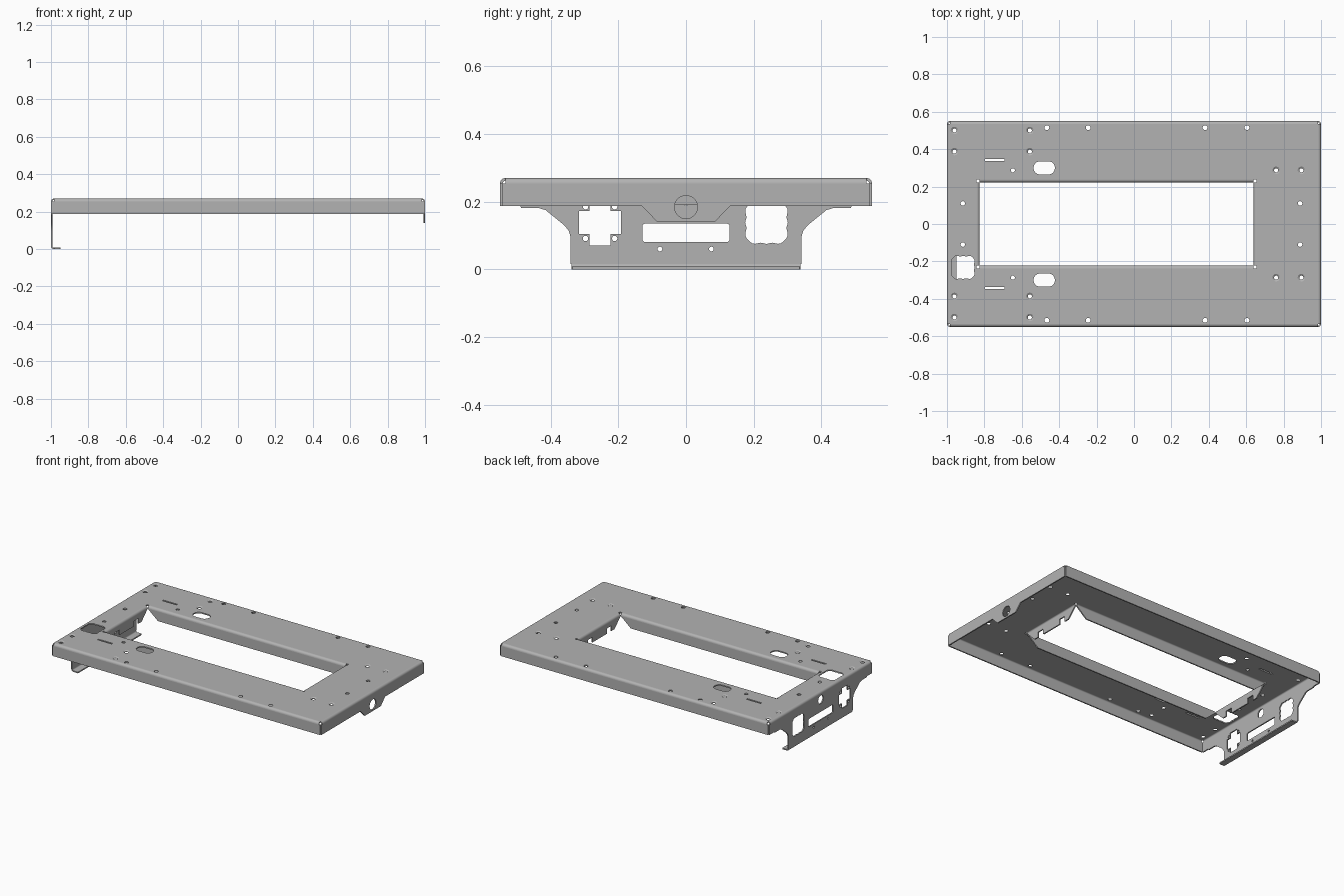
import bpy, bmesh, math
from mathutils import Matrix, Vector

cube = bpy.data.objects.get("Cube")
if cube:
    bpy.data.objects.remove(cube, do_unlink=True)

T, R, TOP = 0.008, 0.016, 0.27        # sheet thickness, bend radius, top height
X, Y = 1.0, 0.55                      # outer half sizes
WX0, WX1, WY = -0.825, 0.64, 0.222    # window opening
LOW = 0.187                           # lower edge of the skirts

steel = bpy.data.materials.new("grey steel")
steel.use_nodes = True
steel.diffuse_color = (0.45, 0.45, 0.45, 1)
steel.node_tree.nodes["Principled BSDF"].inputs["Base Color"].default_value = (0.45, 0.45, 0.45, 1)


def frame(a, b, c, origin):
    """Matrix with local axes a, b, c placed at origin."""
    m = Matrix((a, b, c)).transposed().to_4x4()
    m.translation = Vector(origin)
    return m


def finish(bm, name):
    bmesh.ops.remove_doubles(bm, verts=bm.verts, dist=1e-5)
    bmesh.ops.recalc_face_normals(bm, faces=bm.faces)
    me = bpy.data.meshes.new(name)
    bm.to_mesh(me)
    bm.free()
    me.materials.append(steel)
    ob = bpy.data.objects.new(name, me)
    bpy.context.collection.objects.link(ob)
    bpy.ops.object.select_all(action='DESELECT')
    ob.select_set(True)
    bpy.context.view_layer.objects.active = ob
    bpy.ops.object.shade_smooth_by_angle(angle=math.radians(35))
    return ob


def sheet(name, loops, matrix):
    """Flat sheet: first loop is the outline, the others are holes."""
    cu = bpy.data.curves.new(name, 'CURVE')
    cu.dimensions, cu.fill_mode, cu.extrude = '2D', 'BOTH', T / 2
    for loop in loops:
        sp = cu.splines.new('POLY')
        sp.points.add(len(loop) - 1)
        for p, (u, v) in zip(sp.points, loop):
            p.co = (u, v, 0, 1)
        sp.use_cyclic_u = True
    tmp = bpy.data.objects.new(name, cu)
    bpy.context.collection.objects.link(tmp)
    bpy.context.view_layer.update()
    me = bpy.data.meshes.new_from_object(tmp.evaluated_get(bpy.context.evaluated_depsgraph_get()))
    bm = bmesh.new()
    bm.from_mesh(me)
    bm.transform(matrix)
    bpy.data.objects.remove(tmp, do_unlink=True)
    bpy.data.meshes.remove(me)
    bpy.data.curves.remove(cu)
    return finish(bm, name)


def bend(name, half, matrix):
    """Quarter-round fold running along local y."""
    bm = bmesh.new()
    arc = [i * math.pi / 12 for i in range(7)]
    prof = [(R * math.sin(a), R * math.cos(a) - R) for a in arc]
    prof += [((R - T) * math.sin(a), (R - T) * math.cos(a) - R) for a in reversed(arc)]
    f = bm.faces.new([bm.verts.new((d, -half, z)) for d, z in prof])
    ext = bmesh.ops.extrude_face_region(bm, geom=[f])
    bmesh.ops.translate(bm, vec=(0, 2 * half, 0),
                        verts=[v for v in ext['geom'] if isinstance(v, bmesh.types.BMVert)])
    bm.transform(matrix)
    return finish(bm, name)


def circle(u, v, r, n=20):
    return [(u + r * math.cos(2 * math.pi * i / n), v + r * math.sin(2 * math.pi * i / n)) for i in range(n)]


def rrect(u, v, w, h, r, n=6):
    pts = []
    for k, (su, sv) in enumerate(((1, 1), (-1, 1), (-1, -1), (1, -1))):
        for i in range(n + 1):
            a = math.pi / 2 * (k + i / n)
            pts.append((u + su * (w / 2 - r) + r * math.cos(a), v + sv * (h / 2 - r) + r * math.sin(a)))
    return pts


def wavy(u, v, s, n=64):
    """Square-ish cutout with a scalloped edge."""
    pts = []
    for i in range(n):
        a = 2 * math.pi * i / n
        c, d = math.cos(a), math.sin(a)
        r = s * (c ** 6 + d ** 6) ** (-1 / 6) * (0.97 + 0.03 * math.cos(12 * a))
        pts.append((u + r * c, v + r * d))
    return pts


def mirrored(half):
    """Complete a symmetric outline from its positive half."""
    return half + [(-u, v) for u, v in reversed(half)]


ex, ey, ez = Vector((1, 0, 0)), Vector((0, 1, 0)), Vector((0, 0, 1))

# top plate with its window, slots and holes
sinks = [(x, s * y) for s in (1, -1) for x, y in
         ((-0.96, 0.5), (-0.96, 0.387), (-0.557, 0.5), (-0.557, 0.387), (0.76, 0.287), (0.895, 0.287))]
holes = [circle(x, y, 0.02) for x, y in sinks]
for s in (1, -1):
    for x in (-0.466, -0.245, 0.38, 0.604):
        holes.append(circle(x, s * 0.515, 0.013))
    holes += [circle(-0.648, s * 0.287, 0.011), circle(-0.915, s * 0.11, 0.012), circle(0.888, s * 0.11, 0.012)]
    holes += [rrect(-0.48, s * 0.3, 0.114, 0.07, 0.034), rrect(-0.745, s * 0.343, 0.106, 0.011, 0.003)]
holes.append(wavy(-0.914, -0.232, 0.062))
wcx = (WX0 + WX1) / 2
window = rrect(wcx, 0, WX1 - WX0 + 2 * R, 2 * WY + 2 * R, 0.002, 1)
outer = rrect(0, 0, 2 * (X - R), 2 * (Y - R), 0.001, 1)
sheet("top_plate", [outer, window] + holes, Matrix.Translation((0, 0, TOP - T / 2)))

# countersunk rims
bm = bmesh.new()
for x, y in sinks:
    rings = [[bm.verts.new((u, v, z)) for u, v in circle(x, y, r)]
             for r, z in ((0.02, TOP), (0.011, TOP - 0.006), (0.011, TOP - T), (0.02, TOP - T))]
    for a, b in zip(rings, rings[1:]):
        for i in range(20):
            bm.faces.new((a[i], a[(i + 1) % 20], b[(i + 1) % 20], b[i]))
finish(bm, "countersunk_rims")

# long skirts and long window flanges
zt = TOP - R
for s, side in ((-1, "front"), (1, "back")):
    bend(side + "_skirt_bend", X - R, frame(ey * s, ex, ez, (0, s * (Y - R), TOP)))
    sheet(side + "_skirt", [mirrored([(X - T, zt), (X - T, LOW)])],
          frame(ex, ez, -ey, (0, s * (Y - T / 2), 0)))
    h = (WX1 - WX0) / 2
    bend(side + "_window_bend", h, frame(ey * -s, ex, ez, (wcx, s * (WY + R), TOP)))
    sheet(side + "_window_flange", [mirrored([(h, zt), (h - 0.075, LOW + 0.003)])],
          frame(ex, ez, -ey, (wcx, s * (WY + T / 2), 0)))

# short window flanges, notched along the lower edge
notched = mirrored([(WY, zt), (WY - 0.065, LOW + 0.003), (0.125, LOW + 0.003), (0.125, 0.225),
                    (0.075, 0.225), (0.075, LOW + 0.003)])
for s, wx, side in ((-1, WX0, "right"), (1, WX1, "left")):
    bend(side + "_window_bend", WY, frame(ex * -s, ey, ez, (wx + s * R, 0, TOP)))
    sheet(side + "_window_flange", [notched], frame(ey, ez, ex, (wx + s * T / 2, 0, 0)))
    bend(side + "_skirt_bend", Y - R, frame(ex * s, ey, ez, (s * (X - R), 0, TOP)))

# left skirt with its central tab
tab = mirrored([(Y - 0.008, zt), (Y - 0.008, LOW), (0.13, LOW), (0.085, 0.14)])
sheet("left_skirt", [tab, circle(0, 0.184, 0.034, 32)], frame(ey, ez, ex, (X - T / 2, 0, 0)))

# deep right connector panel
panel = mirrored([(Y - 0.008, zt), (Y - 0.008, LOW), (0.49, LOW), (0.487, 0.181), (0.435, 0.181),
                  (0.415, 0.175), (0.362, 0.132), (0.347, 0.115), (0.341, 0.095), (0.341, R)])
cy, cz, a, b, c = -0.254, 0.138, 0.062, 0.031, 0.034
cross = [(cy + u, cz + v) for u, v in
         ((a, c), (b, c), (b, 0.068), (-b, 0.068), (-b, c), (-a, c),
          (-a, -c), (-b, -c), (-b, -0.068), (b, -0.068), (b, -c), (a, -c))]
cuts = [cross, rrect(0, 0.108, 0.258, 0.054, 0.008), wavy(0.238, 0.138, 0.063),
        circle(0, 0.217, 0.028), circle(-0.077, 0.06, 0.007), circle(0.075, 0.06, 0.007)]
cuts += [circle(cy + u, cz + v, 0.008) for u in (-0.043, 0.043) for v in (-0.047, 0.047)]
sheet("right_panel", [panel] + cuts, frame(ey, ez, ex, (-X + T / 2, 0, 0)))

# folded foot under the panel
bend("foot_bend", 0.338, frame(-ex, ey, -ez, (-X + R, 0, 0)))
sheet("foot_lip", [rrect(-0.967, 0, 0.034, 0.676, 0.002, 1)], Matrix.Translation((0, 0, T / 2)))
